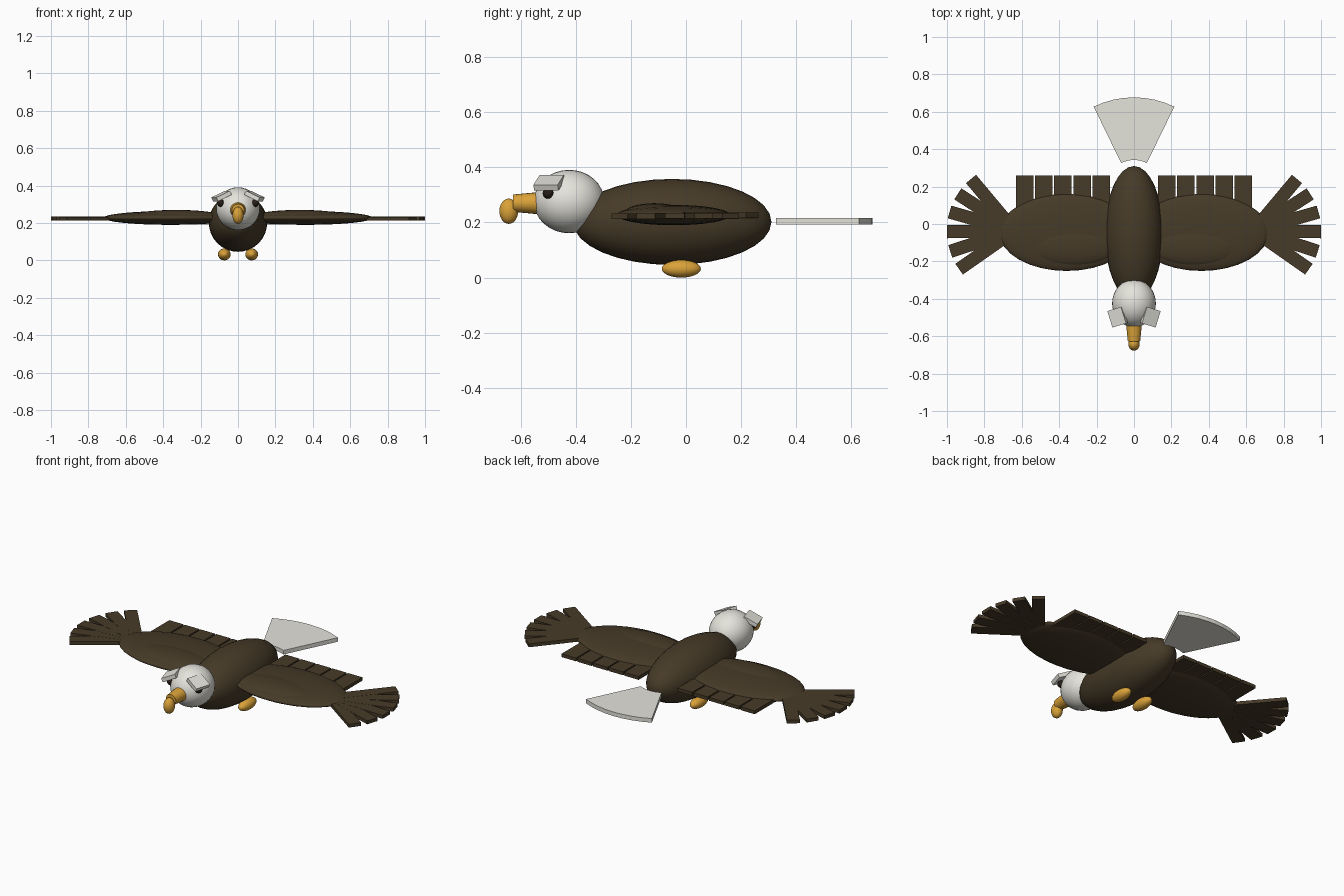
import bpy, bmesh, math
from mathutils import Matrix, Vector

if "Cube" in bpy.data.objects:
    bpy.data.objects.remove(bpy.data.objects["Cube"])


def material(name, rgb):
    m = bpy.data.materials.new(name)
    m.diffuse_color = (*rgb, 1)
    m.use_nodes = True
    m.node_tree.nodes["Principled BSDF"].inputs["Base Color"].default_value = m.diffuse_color
    return m


BROWN = material("dark brown", (0.062, 0.043, 0.021))
WHITE = material("warm white", (0.78, 0.77, 0.71))
YELLOW = material("golden yellow", (0.70, 0.36, 0.04))
DARK = material("eye dark", (0.02, 0.012, 0.008))


def finish(name, bm, mat, smooth=False):
    bmesh.ops.recalc_face_normals(bm, faces=bm.faces)
    for f in bm.faces:
        f.smooth = smooth
    me = bpy.data.meshes.new(name)
    bm.to_mesh(me)
    bm.free()
    me.materials.append(mat)
    ob = bpy.data.objects.new(name, me)
    bpy.context.collection.objects.link(ob)
    return ob


def ellipsoid(name, center, radii, mat, segs=32, rings=16):
    # poles lie along y
    bm = bmesh.new()
    bmesh.ops.create_uvsphere(bm, u_segments=segs, v_segments=rings, radius=1)
    m = (Matrix.Translation(center) @ Matrix.Diagonal((*radii, 1))
         @ Matrix.Rotation(math.pi / 2, 4, 'X'))
    bmesh.ops.transform(bm, matrix=m, verts=bm.verts)
    return finish(name, bm, mat, True)


def box(name, center, size, mat, rot=Matrix()):
    bm = bmesh.new()
    bmesh.ops.create_cube(bm, size=1)
    m = Matrix.Translation(center) @ rot @ Matrix.Diagonal((*size, 1))
    bmesh.ops.transform(bm, matrix=m, verts=bm.verts)
    return finish(name, bm, mat)


# Body and head
ellipsoid("body", (0, -0.05, 0.202), (0.156, 0.36, 0.156), BROWN)
ellipsoid("head", (0, -0.424, 0.276), (0.117, 0.128, 0.115), WHITE)

# Beak: tapered base with a drooping hook
bm = bmesh.new()
bmesh.ops.create_cone(bm, cap_ends=True, segments=20, radius1=0.046,
                      radius2=0.033, depth=0.13)
bmesh.ops.transform(bm, matrix=Matrix.Translation((0, -0.563, 0.27))
                    @ Matrix.Diagonal((1, 1, 0.95, 1))
                    @ Matrix.Rotation(math.pi / 2, 4, 'X'), verts=bm.verts)
beak = finish("beak", bm, YELLOW)
for f in beak.data.polygons:
    f.use_smooth = len(f.vertices) == 4
ellipsoid("beak_hook", (0, -0.643, 0.241), (0.03, 0.034, 0.046), YELLOW, 20, 12)

# Tail: flat fan sector
bm = bmesh.new()
apex, half, steps = 0.185, math.radians(26), 8
angles = [-half + 2 * half * i / steps for i in range(steps + 1)]
ring = [(0.157, a) for a in angles] + [(0.492, a) for a in reversed(angles)]
face = bm.faces.new([bm.verts.new((r * math.sin(a), apex + r * math.cos(a), 0.192))
                     for r, a in ring])
ext = bmesh.ops.extrude_face_region(bm, geom=[face])
bmesh.ops.translate(bm, vec=Vector((0, 0, 0.024)),
                    verts=[v for v in ext["geom"] if isinstance(v, bmesh.types.BMVert)])
finish("tail_fan", bm, WHITE)

for s, side in ((1, "right"), (-1, "left")):
    # Wing and the raised covert on top of it
    ellipsoid(f"wing_{side}", (s * 0.36, -0.045, 0.227), (0.36, 0.206, 0.037), BROWN)
    ellipsoid(f"wing_covert_{side}", (s * 0.33, -0.115, 0.233), (0.25, 0.11, 0.037), BROWN)

    # Trailing feathers
    for i in range(5):
        box(f"trailing_feather_{side}_{i + 1}", (s * (0.175 + 0.1025 * i), 0.16, 0.223),
            (0.094, 0.20, 0.02), BROWN)

    # Fanned wing tip feathers
    for i in range(6):
        a = math.radians(-35 + 17 * i)
        c = (s * (0.64 + 0.18 * math.cos(a)), -0.035 + 0.18 * math.sin(a), 0.223 + 0.0005 * i)
        box(f"tip_feather_{side}_{i + 1}", c, (0.36, 0.07, 0.02), BROWN,
            Matrix.Rotation(s * a, 4, 'Z'))

    # Eye and slanted brow plate
    ellipsoid(f"eye_{side}", (s * 0.092, -0.50, 0.306), (0.02, 0.02, 0.02), DARK, 16, 10)
    box(f"brow_{side}", (s * 0.088, -0.497, 0.344), (0.084, 0.092, 0.023), WHITE,
        Matrix.Rotation(-s * math.radians(17), 4, 'Z')
        @ Matrix.Rotation(s * math.radians(25), 4, 'Y'))

    # Foot
    ellipsoid(f"foot_{side}", (s * 0.073, -0.017, 0.032), (0.034, 0.071, 0.032), YELLOW, 24, 12)
